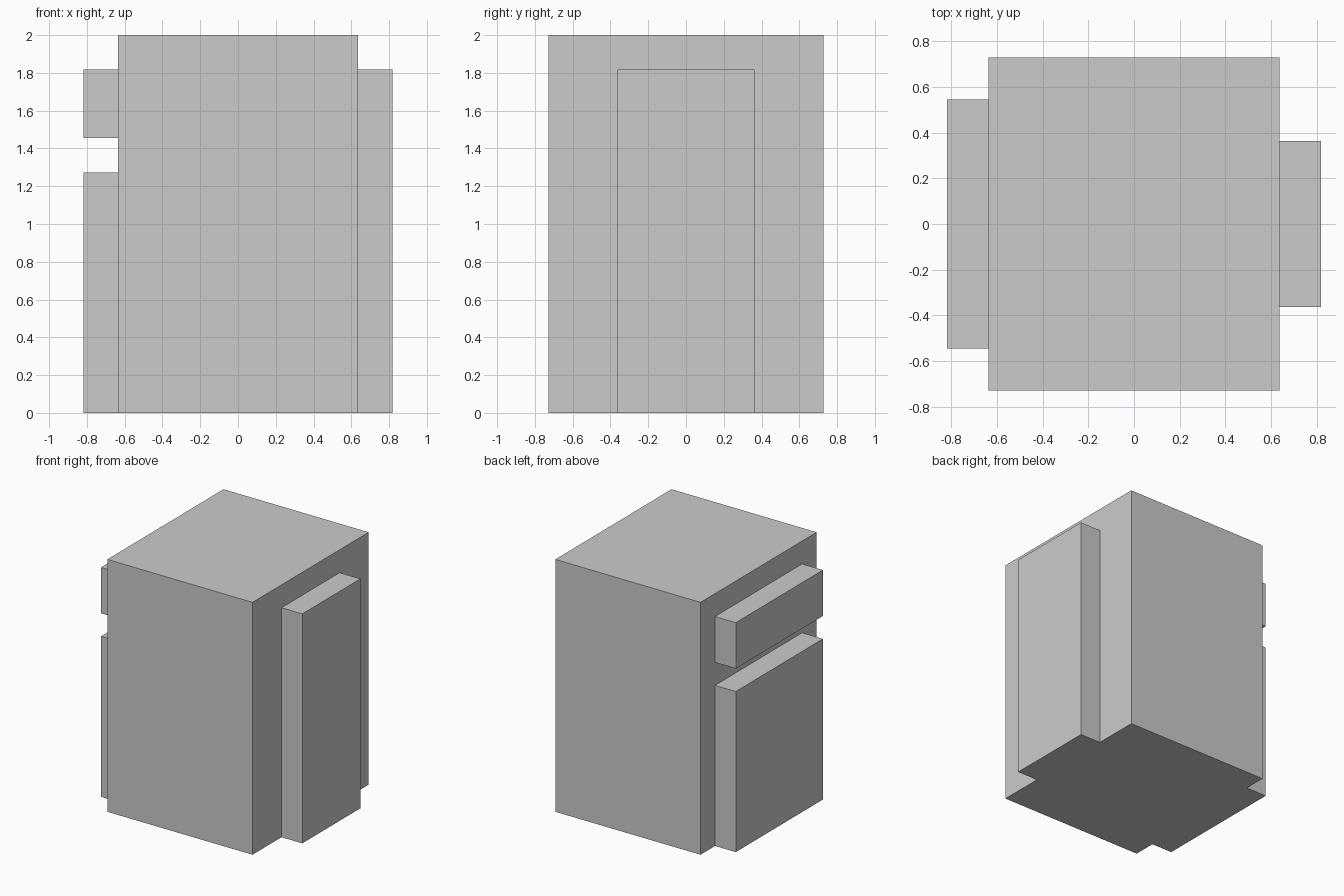
import bpy
import bmesh
from mathutils import Matrix, Vector

if "Cube" in bpy.data.objects:
    bpy.data.objects.remove(bpy.data.objects["Cube"])

U = 2 / 11  # the model sits on an 11-step grid over its height


def box(name, x, y, z):
    """Box spanning the (min, max) ranges, given in grid steps."""
    lo, hi = (Vector(v) * U for v in zip(x, y, z))
    bm = bmesh.new()
    bmesh.ops.create_cube(bm, size=1, matrix=Matrix.Diagonal((*(hi - lo), 1)))
    mesh = bpy.data.meshes.new(name)
    bm.to_mesh(mesh)
    bm.free()
    obj = bpy.data.objects.new(name, mesh)
    obj.location = (lo + hi) / 2
    bpy.context.collection.objects.link(obj)
    return obj


# Main block
box("body", (-3.5, 3.5), (-4, 4), (0, 11))

# Two wide panels on the left side, separated by a gap
box("left_lower_panel", (-4.5, -3.5), (-3, 3), (0, 7))
box("left_upper_panel", (-4.5, -3.5), (-3, 3), (8, 10))

# One tall, narrow panel on the right side
box("right_panel", (3.5, 4.5), (-2, 2), (0, 10))
